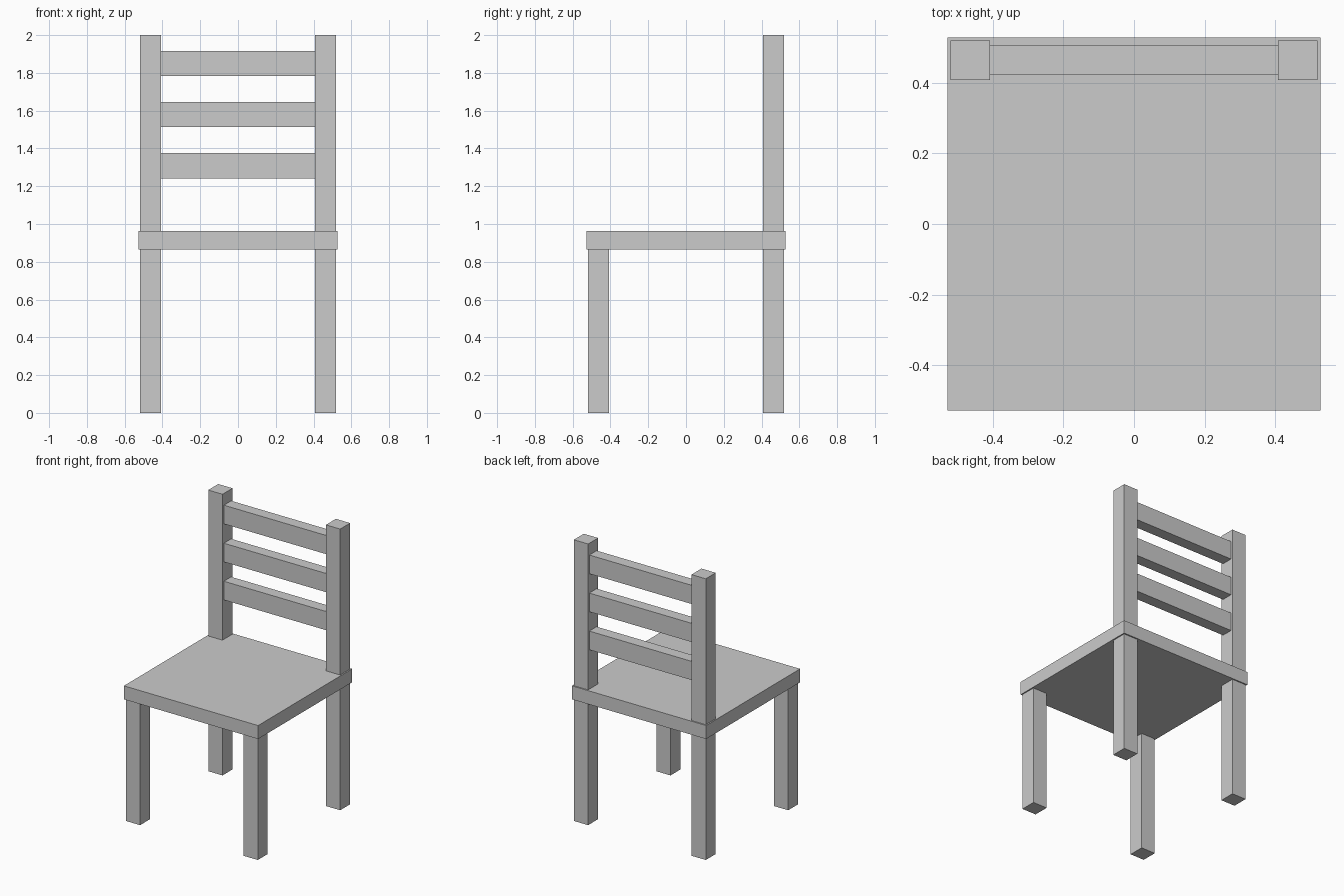
import bpy

if "Cube" in bpy.data.objects:
    bpy.data.objects.remove(bpy.data.objects["Cube"])


def box(name, x, y, z):
    """Box spanning the given (min, max) range on each axis."""
    bpy.ops.mesh.primitive_cube_add(size=1)
    obj = bpy.context.object
    obj.name = name
    obj.location = [(a + b) / 2 for a, b in (x, y, z)]
    obj.scale = [b - a for a, b in (x, y, z)]
    bpy.ops.object.transform_apply(location=True, rotation=False, scale=True)
    return obj


INNER, OUTER = 0.407, 0.519      # leg faces measured from the centre
SEAT_HALF = 0.528
SEAT_BOTTOM, SEAT_TOP = 0.866, 0.962

# Seat slab
box("seat", (-SEAT_HALF, SEAT_HALF), (-SEAT_HALF, SEAT_HALF), (SEAT_BOTTOM, SEAT_TOP))

# Short front legs, and rear legs that run up as back posts
for side, x in (("left", (-OUTER, -INNER)), ("right", (INNER, OUTER))):
    box(f"front_leg_{side}", x, (-OUTER, -INNER), (0, SEAT_BOTTOM))
    box(f"back_post_{side}", x, (INNER, OUTER), (0, 2))

# Three back slats between the posts
for i in range(3):
    z = 1.242 + i * 0.2705
    box(f"back_slat_{i + 1}", (-INNER, INNER), (0.423, 0.505), (z, z + 0.133))
